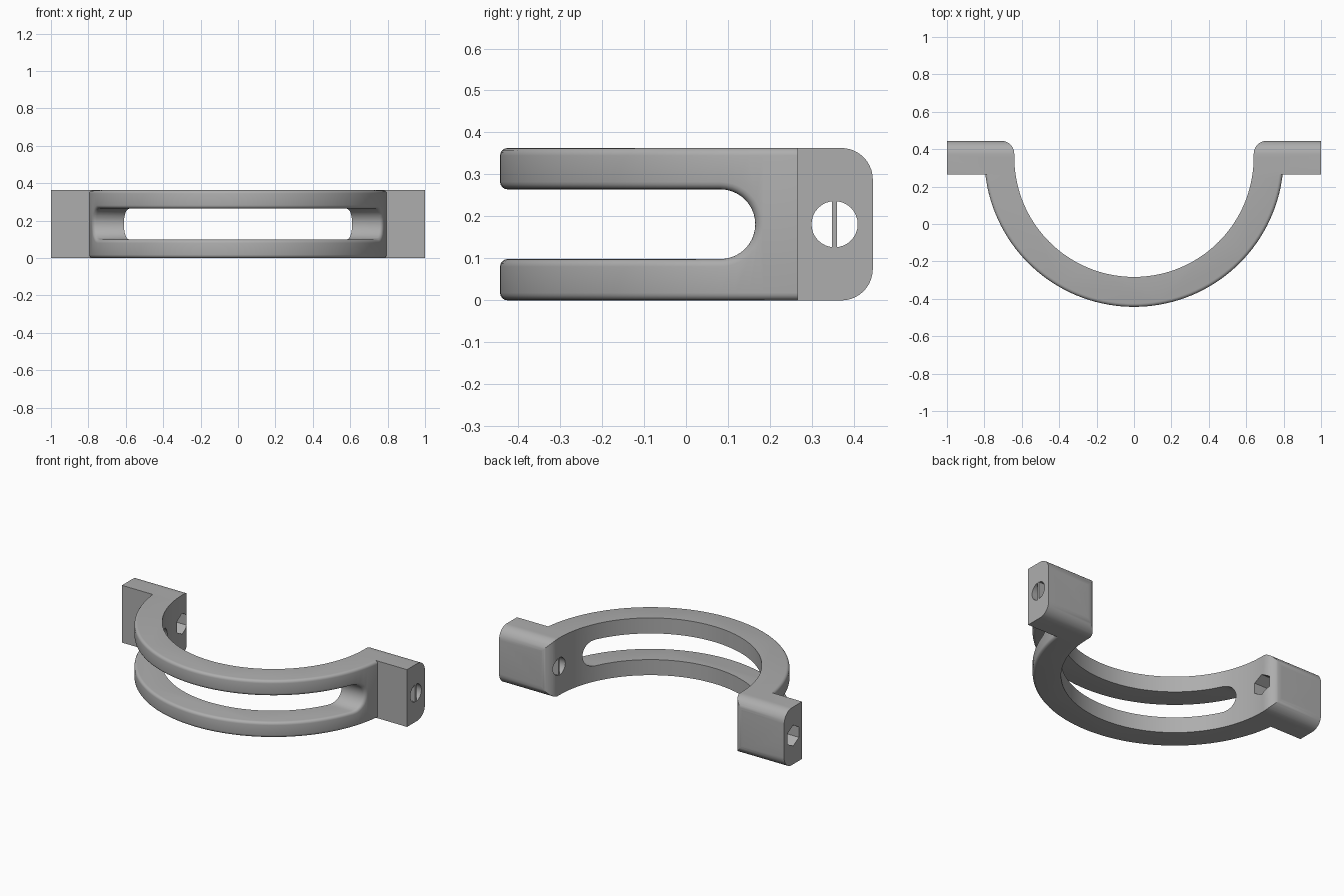
import bpy, bmesh, math
from mathutils import Matrix

if "Cube" in bpy.data.objects:
    bpy.data.objects.remove(bpy.data.objects["Cube"])

H = 0.363             # height
CY = 0.357            # arc centre and screw axis in y
R_OUT, R_IN = 0.80, 0.64
BACK, SEAT = 0.445, 0.265
MID = H / 2

grey = bpy.data.materials.new("satin grey")
grey.use_nodes = True
color = (0.42, 0.42, 0.42, 1)
grey.diffuse_color = color
grey.node_tree.nodes["Principled BSDF"].inputs["Base Color"].default_value = color


def arc(cx, cy, r, a0, a1, n):
    angles = [math.radians(a0 + (a1 - a0) * i / n) for i in range(n + 1)]
    return [(cx + r * math.cos(a), cy + r * math.sin(a)) for a in angles]


def prism(name, points, lo, hi, axis="Z"):
    """Extrude a closed outline along z, or a (y, z) outline along x."""
    bm = bmesh.new()
    if axis == "Z":
        verts = [bm.verts.new((u, v, lo)) for u, v in points]
        step = (0, 0, hi - lo)
    else:
        verts = [bm.verts.new((lo, u, v)) for u, v in points]
        step = (hi - lo, 0, 0)
    face = bm.faces.new(verts)
    ext = bmesh.ops.extrude_face_region(bm, geom=[face])
    moved = [g for g in ext["geom"] if isinstance(g, bmesh.types.BMVert)]
    bmesh.ops.translate(bm, verts=moved, vec=step)
    bmesh.ops.recalc_face_normals(bm, faces=bm.faces)
    mesh = bpy.data.meshes.new(name)
    bm.to_mesh(mesh)
    bm.free()
    mesh.materials.append(grey)
    ob = bpy.data.objects.new(name, mesh)
    bpy.context.collection.objects.link(ob)
    return ob


def combine(target, tool, operation):
    """Apply a boolean and discard the tool."""
    mod = target.modifiers.new("boolean", "BOOLEAN")
    mod.operation, mod.object, mod.solver = operation, tool, "EXACT"
    bpy.context.view_layer.update()
    graph = bpy.context.evaluated_depsgraph_get()
    mesh = bpy.data.meshes.new_from_object(target.evaluated_get(graph))
    target.modifiers.clear()
    target.data = mesh
    bpy.data.objects.remove(tool)


# Half ring with a long rounded slot
clamp = prism("clamp_bracket",
              arc(0, CY, R_OUT, 180, 360, 72) + arc(0, CY, R_IN, 360, 180, 72), 0, H)
slot_r = 0.083
slot = prism("slot_cutter",
             arc(0.082, MID, slot_r, -90, 90, 20) + [(-1, MID + slot_r), (-1, MID - slot_r)],
             -2, 2, "X")
combine(clamp, slot, "DIFFERENCE")

# Round the outer rims of the ring and the slot
bm = bmesh.new()
bm.from_mesh(clamp.data)
bmesh.ops.remove_doubles(bm, verts=bm.verts, dist=0.0005)
rim = [e for e in bm.edges
       if len(e.link_faces) == 2 and e.calc_face_angle(0) > 0.6
       and all(math.hypot(v.co.x, v.co.y - CY) > R_OUT - 0.005 for v in e.verts)
       and min(v.co.y for v in e.verts) < CY - 0.001]
bmesh.ops.bevel(bm, geom=rim, offset=0.018, segments=4, profile=0.5,
                affect="EDGES", clamp_overlap=False)
bm.to_mesh(clamp.data)
bm.free()

# Ears: rounded inner corner in plan, rounded back corners from the side
F, C = 0.07, 0.075
for side in (1, -1):
    plan = [(1, SEAT), (1, BACK)] + arc(R_IN + F, BACK - F, F, 90, 180, 10) + [(R_IN, SEAT)]
    ear = prism("ear", [(side * x, y) for x, y in plan], 0, H)
    profile = ([(SEAT - 0.1, 0)] + arc(BACK - C, C, C, -90, 0, 10)
               + arc(BACK - C, H - C, C, 0, 90, 10) + [(SEAT - 0.1, H)])
    combine(ear, prism("ear_rounding", profile, -2, 2, "X"), "INTERSECT")
    combine(clamp, ear, "UNION")

# Round screw hole on the left, hexagonal nut hole on the right
combine(clamp, prism("screw_cutter", arc(CY - 0.003, MID, 0.055, 0, 348.75, 31), 0.4, 1.2, "X"),
        "DIFFERENCE")
combine(clamp, prism("nut_cutter", arc(CY - 0.003, MID, 0.066, 30, 330, 5), -1.2, -0.4, "X"),
        "DIFFERENCE")

# Thin upright web across the screw hole
w = 0.006
prism("screw_hole_web", [(CY - 0.003 + u * w, MID + v * 0.057)
                         for u, v in ((-1, -1), (1, -1), (1, 1), (-1, 1))], 0.642, 0.999, "X")

bpy.ops.object.select_all(action="DESELECT")
clamp.select_set(True)
bpy.context.view_layer.objects.active = clamp
bpy.ops.object.shade_smooth_by_angle(angle=math.radians(30))
